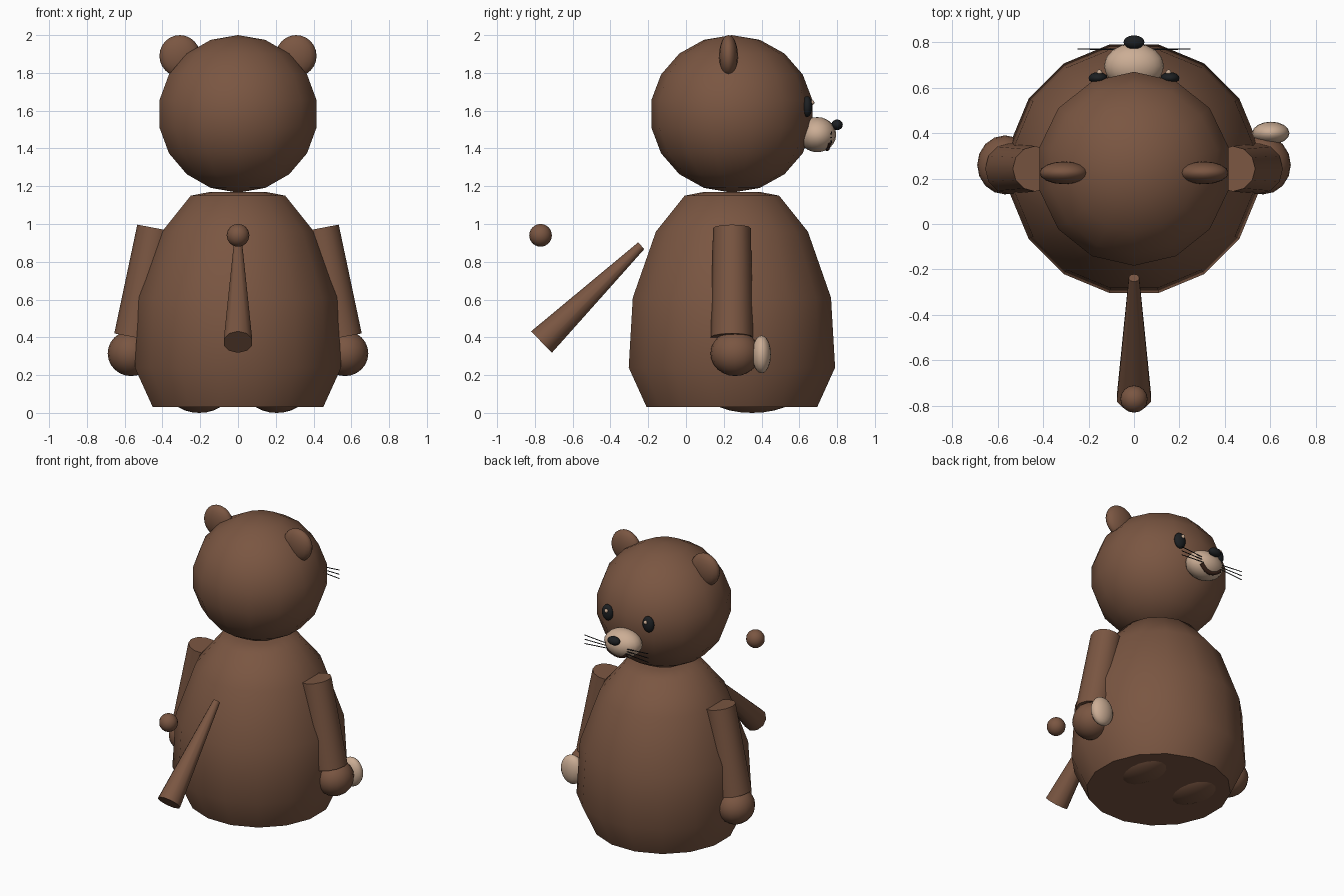
import bpy, bmesh, math
from mathutils import Vector

cube = bpy.data.objects.get("Cube")
if cube:
    bpy.data.objects.remove(cube, do_unlink=True)


def material(name, rgb):
    m = bpy.data.materials.new(name)
    m.use_nodes = True
    m.diffuse_color = (*rgb, 1)
    bsdf = next(n for n in m.node_tree.nodes if n.type == 'BSDF_PRINCIPLED')
    bsdf.inputs["Base Color"].default_value = (*rgb, 1)
    return m


BROWN = material("brown_fur", (0.195, 0.093, 0.054))
CREAM = material("cream_fur", (0.60, 0.42, 0.30))
BLACK = material("black", (0.012, 0.014, 0.016))
DARK = material("dark_brown", (0.045, 0.018, 0.011))


def finish(obj, name, mat, angle=60):
    obj.name = name
    obj.data.materials.append(mat)
    bpy.ops.object.select_all(action='DESELECT')
    obj.select_set(True)
    bpy.context.view_layer.objects.active = obj
    bpy.ops.object.shade_smooth_by_angle(angle=math.radians(angle))
    return obj


def ellipsoid(name, center, radii, mat, segments=16, rings=12):
    bpy.ops.mesh.primitive_uv_sphere_add(segments=segments, ring_count=rings, location=center)
    obj = bpy.context.object
    obj.scale = radii
    bpy.ops.object.transform_apply(location=False, rotation=False, scale=True)
    return finish(obj, name, mat)


def limb(name, start, end, r1, r2, mat, sides=12):
    a, b = Vector(start), Vector(end)
    bpy.ops.mesh.primitive_cone_add(vertices=sides, radius1=r1, radius2=r2,
                                    depth=(b - a).length, location=(a + b) / 2)
    obj = bpy.context.object
    obj.rotation_euler = (b - a).to_track_quat('Z', 'Y').to_euler()
    return finish(obj, name, mat)


def lathe(name, center, profile, sides, mat):
    bm = bmesh.new()
    rings = []
    for r, z in profile:
        angles = [2 * math.pi * (i + 0.5) / sides for i in range(sides)]
        rings.append([bm.verts.new((r * math.cos(t), r * math.sin(t), z)) for t in angles])
    for low, high in zip(rings, rings[1:]):
        for i in range(sides):
            j = (i + 1) % sides
            bm.faces.new((low[i], low[j], high[j], high[i]))
    bm.faces.new(rings[0][::-1])
    bm.faces.new(rings[-1])
    mesh = bpy.data.meshes.new(name)
    bm.to_mesh(mesh)
    bm.free()
    obj = bpy.data.objects.new(name, mesh)
    obj.location = center
    bpy.context.collection.objects.link(obj)
    return finish(obj, name, mat)


AXIS = 0.243  # shared depth of head, body and arms

# Body and head
lathe("body", (0, AXIS, 0),
      [(0.46, 0.03), (0.557, 0.24), (0.535, 0.61), (0.41, 0.96), (0.255, 1.15), (0.15, 1.17)],
      16, BROWN)
ellipsoid("head", (0, AXIS, 1.583), (0.433, 0.433, 0.417), BROWN, 14, 9)

# Paired parts
for side, s in (("left", 1), ("right", -1)):
    ellipsoid(side + "_ear", (s * 0.308, 0.225, 1.89), (0.108, 0.05, 0.11), BROWN)
    limb(side + "_arm", (s * 0.545, AXIS, 0.40), (s * 0.435, AXIS, 0.978), 0.112, 0.1, BROWN)
    ellipsoid(side + "_hand", (s * 0.567, 0.26, 0.315), (0.123, 0.13, 0.12), BROWN)
    ellipsoid(side + "_foot", (s * 0.205, 0.35, 0.1), (0.155, 0.24, 0.1), BROWN)
    ellipsoid(side + "_eye", (s * 0.158, 0.642, 1.622), (0.042, 0.026, 0.055), BLACK)
    ellipsoid(side + "_eye_glint", (s * 0.152, 0.667, 1.643), (0.013, 0.013, 0.013), CREAM, 8, 6)
    # Whiskers fan out slightly
    for i in (-1, 0, 1):
        limb(f"{side}_whisker_{i + 2}", (s * 0.05, 0.768, 1.458 + i * 0.015),
             (s * 0.248, 0.77, 1.458 + i * 0.03), 0.003, 0.003, BLACK, 5)

# Pale palm, on one hand only
ellipsoid("left_palm", (0.602, 0.40, 0.31), (0.082, 0.05, 0.1), CREAM)

# Muzzle and nose
ellipsoid("muzzle", (0, 0.695, 1.473), (0.132, 0.1, 0.093), CREAM)
ellipsoid("nose", (0, 0.80, 1.525), (0.046, 0.03, 0.028), BLACK)

# Smiling mouth, swept along an arc
curve = bpy.data.curves.new("mouth", 'CURVE')
curve.dimensions = '3D'
curve.bevel_depth = 0.016
curve.bevel_resolution = 2
curve.use_fill_caps = True
spline = curve.splines.new('POLY')
steps = 10
spline.points.add(steps)
for i, p in enumerate(spline.points):
    u = 2 * i / steps - 1
    p.co = (0.075 * u, 0.746 + 0.01 * u * u, 1.402 + 0.035 * u * u, 1)
mouth = bpy.data.objects.new("mouth", curve)
bpy.context.collection.objects.link(mouth)
curve.materials.append(DARK)

# Tail and the loose ball above it
limb("tail", (0, -0.765, 0.375), (0, -0.237, 0.885), 0.079, 0.024, BROWN, 10)
ellipsoid("tail_ball", (0, -0.77, 0.94), (0.06, 0.06, 0.06), BROWN)
